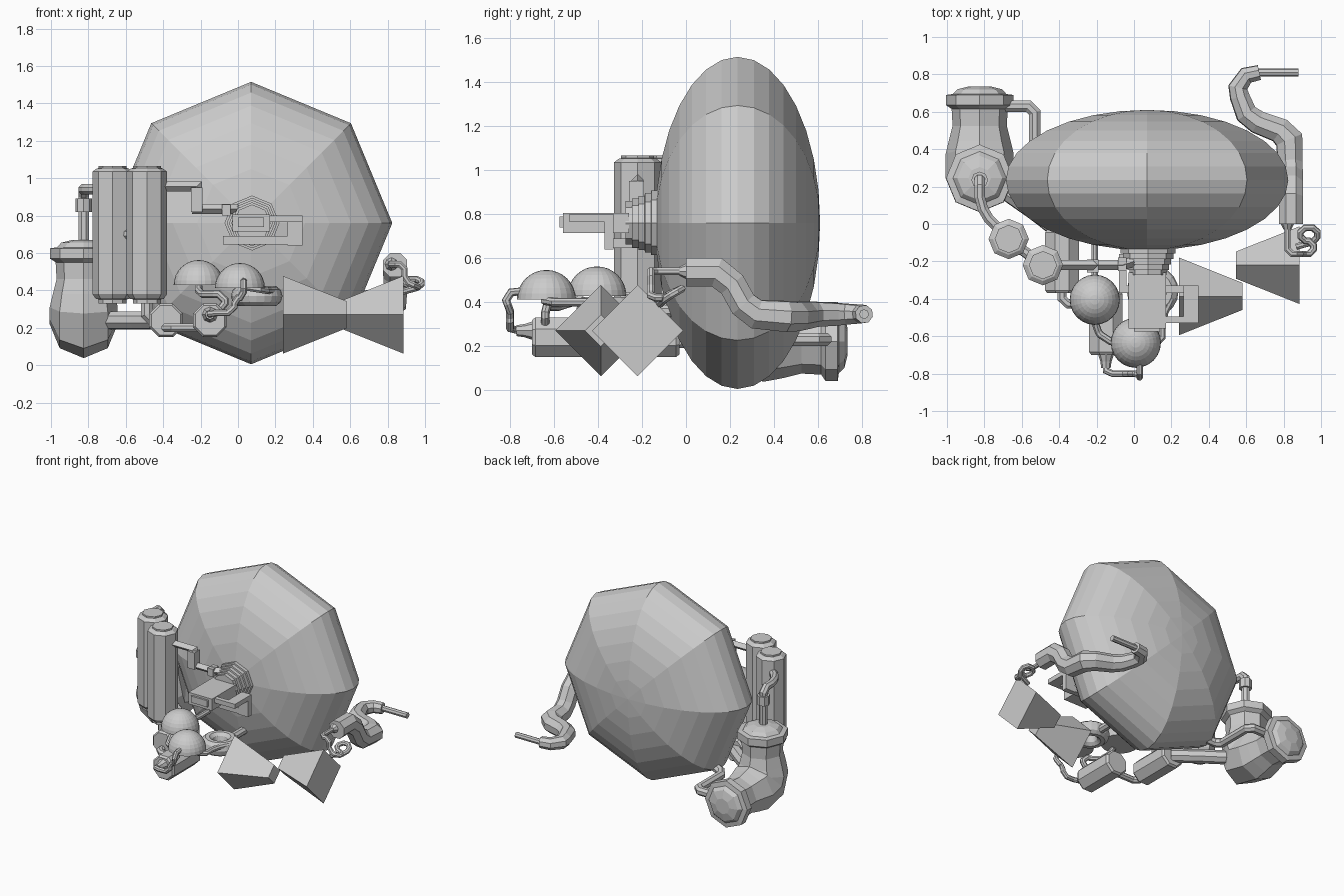
import bpy, bmesh, math
from mathutils import Vector, Matrix

if "Cube" in bpy.data.objects:
    bpy.data.objects.remove(bpy.data.objects["Cube"])


def finish(bm, name):
    bmesh.ops.recalc_face_normals(bm, faces=bm.faces)
    me = bpy.data.meshes.new(name)
    bm.to_mesh(me)
    bm.free()
    ob = bpy.data.objects.new(name, me)
    bpy.context.collection.objects.link(ob)
    return ob


def sweep(name, pts, radii, sides=8, phase=0.0):
    """Mitred tube with one radius per point; also used as a lathe on a straight path."""
    p = [Vector(q) for q in pts]
    if not isinstance(radii, (list, tuple)):
        radii = [radii] * len(p)
    dirs = [(p[i + 1] - p[i]).normalized() for i in range(len(p) - 1)]
    dirs = [dirs[0]] + dirs + [dirs[-1]]
    u = dirs[0].orthogonal().normalized()
    bm, rings = bmesh.new(), []
    for i, c in enumerate(p):
        d, e = dirs[i], dirs[i + 1]
        n, w = (d + e).normalized(), d.cross(u)
        ring = []
        for k in range(sides):
            a = phase + k * math.tau / sides
            v = (u * math.cos(a) + w * math.sin(a)) * radii[i]
            v -= d * (v.dot(n) / d.dot(n))
            ring.append(bm.verts.new(c + v))
        rings.append(ring)
        u = d.rotation_difference(e) @ u
    for a, b in zip(rings, rings[1:]):
        for k in range(sides):
            j = (k + 1) % sides
            bm.faces.new((a[k], a[j], b[j], b[k]))
    bm.faces.new(rings[0])
    bm.faces.new(rings[-1])
    return finish(bm, name)


def pipe(name, pts, r, sides=8, phase=math.pi / 8, cut=0.035):
    """Constant tube with chamfered elbows."""
    p = [Vector(q) for q in pts]
    out = [p[0]]
    for a, b, c in zip(p, p[1:], p[2:]):
        if cut:
            out.append(b + (a - b).normalized() * min(cut, (a - b).length * .4))
            out.append(b + (c - b).normalized() * min(cut, (c - b).length * .4))
        else:
            out.append(b)
    return sweep(name, out + [p[-1]], r, sides, phase)


def box(name, x, y, z):
    bm = bmesh.new()
    bmesh.ops.create_cube(bm, size=1)
    for v in bm.verts:
        v.co = [(lo + hi) / 2 + c * (hi - lo) for c, (lo, hi) in zip(v.co, (x, y, z))]
    return finish(bm, name)


Q = math.pi / 4
CX, CZ = 0.075, 0.76

# main faceted ellipsoid
bm = bmesh.new()
bmesh.ops.create_uvsphere(bm, u_segments=8, v_segments=16, radius=1)
bmesh.ops.transform(bm, verts=bm.verts, matrix=Matrix.Translation((0.07, 0.235, 0.76))
                    @ Matrix.Diagonal((0.755, 0.375, 0.755, 1)) @ Matrix.Rotation(math.pi / 2, 4, 'X'))
finish(bm, "main_shell")

# stepped nozzle on the front of the shell
pts, rad = [], []
for i in range(5):
    r = 0.147 - i * 0.012
    y = -0.13 - i * 0.029
    pts += [(CX, y + (0.05 if i == 0 else 0), CZ), (CX, y - 0.028, CZ)]
    rad += [r, r]
sweep("stepped_nozzle", pts, rad)

# front block with its loop bracket
box("front_block", (-0.03, 0.17), (-0.56, -0.26), (0.715, 0.805))
box("front_block_lip", (0.0, 0.14), (-0.575, -0.56), (0.74, 0.79))
box("bracket_top_front", (0.17, 0.345), (-0.53, -0.495), (0.765, 0.80))
box("bracket_top_side", (0.265, 0.345), (-0.495, -0.37), (0.765, 0.80))
box("bracket_upright", (0.265, 0.345), (-0.37, -0.33), (0.64, 0.80))
box("bracket_bottom", (-0.08, 0.265), (-0.37, -0.33), (0.645, 0.69))
box("bracket_foot", (-0.08, -0.04), (-0.33, -0.16), (0.645, 0.69))

# upright tanks
for i, (x, y) in enumerate([(-0.67, -0.08), (-0.487, -0.22)]):
    zs = [0.33, 0.352, 0.355, 0.38, 1.035, 1.052, 1.054, 1.066]
    sweep(f"tank_{i + 1}", [(x, y, z) for z in zs],
          [.075, .075, .09, .108, .108, .085, .075, .075])
pipe("tank_link", [(-0.65, -0.1, 0.7), (-0.5, -0.21, 0.7)], 0.03)

# square feed pipe from tank to nozzle
pipe("tank_feed", [(-0.42, -0.22, 0.955), (-0.22, -0.22, 0.955), (-0.22, -0.22, 0.835),
                   (-0.06, -0.22, 0.835), (0.0, -0.2, 0.835)], 0.027, 4, Q, 0)
box("feed_joint", (-0.085, -0.04), (-0.25, -0.18), (0.80, 0.86))
box("feed_sleeve", (-0.25, -0.19), (-0.26, -0.19), (0.82, 0.95))

# elbow vessel with flared collars on both ends
half = [(0.45, 0.06), (0.435, 0.12), (0.41, 0.143), (0.405, 0.18), (0.35, 0.18),
        (0.33, 0.15), (0.24, 0.145), (0.16, 0.165), (0.09, 0.182)]
vx, vy, vz = -0.825, 0.245, 0.22
up = [((vx, vy, vz + t), r) for t, r in half]
back = [((vx, vy + t + 0.04, vz), r) for t, r in reversed(half)]
mid = [((vx, vy + 0.025, vz + 0.025), 0.182)]
allp = up + mid + back
sweep("elbow_vessel", [a for a, _ in allp], [r for _, r in allp])
pipe("vessel_to_shell", [(-0.7, 0.63, 0.23), (-0.53, 0.63, 0.23), (-0.53, 0.3, 0.23),
                         (-0.3, 0.25, 0.28)], 0.033)
pipe("vessel_to_tank", [(vx, 0.235, 0.64), (vx, 0.235, 0.94), (vx, 0.11, 0.94),
                        (-0.76, 0.0, 0.94), (-0.68, -0.05, 0.94)], 0.03)
sweep("vessel_valve", [(vx, 0.235, 0.82), (vx, 0.235, 0.89)], 0.045)
pipe("vessel_low_line", [(-0.72, 0.2, 0.24), (-0.52, 0.06, 0.24), (-0.38, -0.05, 0.24)], 0.05)

# horizontal cylinders
for i, (x, y0, y1) in enumerate([(-0.385, -0.37, -0.03), (-0.15, -0.70, -0.36)]):
    ys = [y0, y0 + 0.015, y1 - 0.015, y1]
    sweep(f"flat_cylinder_{i + 1}", [(x, y, 0.24) for y in ys], [.085, .097, .097, .085],
          8, math.pi / 8)
pipe("tank_down_line", [(-0.487, -0.22, 0.36), (-0.487, -0.22, 0.24), (-0.385, -0.2, 0.24)], 0.035)
pipe("cylinder_link", [(-0.385, -0.35, 0.2), (-0.385, -0.43, 0.2), (-0.15, -0.43, 0.2)], 0.025)
sweep("cylinder_tip", [(-0.15, -0.69, 0.27), (-0.15, -0.735, 0.27), (-0.15, -0.77, 0.27)],
      [0.045, 0.03, 0.025])

# half domes
for i, (x, y, z) in enumerate([(0.01, -0.635, 0.412), (-0.21, -0.405, 0.428)]):
    bm = bmesh.new()
    bmesh.ops.create_uvsphere(bm, u_segments=24, v_segments=16, radius=0.134)
    geo = bm.verts[:] + bm.edges[:] + bm.faces[:]
    cut = bmesh.ops.bisect_plane(bm, geom=geo, dist=1e-5, plane_co=(0, 0, 0),
                                 plane_no=(0, 0, 1), clear_inner=True)
    bmesh.ops.holes_fill(bm, edges=[e for e in bm.edges if e.is_boundary])
    bmesh.ops.translate(bm, verts=bm.verts, vec=(x, y, z))
    finish(bm, f"dome_{i + 1}")

# ring beneath the front block
bm = bmesh.new()
N, M, rings = 20, 10, []
for i in range(N):
    a = i * math.tau / N
    rings.append([bm.verts.new((0.10 + (0.09 + 0.048 * math.cos(b)) * math.cos(a),
                                -0.36 + (0.09 + 0.048 * math.cos(b)) * math.sin(a),
                                0.37 + 0.055 * math.sin(b)))
                  for b in (k * math.tau / M for k in range(M))])
for i in range(N):
    for k in range(M):
        A, B, j = rings[i], rings[(i + 1) % N], (k + 1) % M
        bm.faces.new((A[k], B[k], B[j], A[j]))
finish(bm, "ring")
pipe("ring_to_shell", [(0.10, -0.28, 0.36), (0.10, 0.02, 0.36)], 0.03)

# thin lines joining domes, cylinders and ring
pipe("dome_line_front", [(-0.15, -0.76, 0.27), (-0.15, -0.80, 0.28), (-0.02, -0.80, 0.28),
                         (-0.02, -0.80, 0.36), (0.03, -0.80, 0.36), (0.03, -0.83, 0.44),
                         (0.03, -0.74, 0.45)], 0.018)
pipe("dome_line_middle", [(-0.21, -0.47, 0.43), (-0.21, -0.55, 0.38), (-0.16, -0.62, 0.38),
                          (-0.07, -0.64, 0.38), (-0.07, -0.64, 0.30), (-0.15, -0.64, 0.28)], 0.02)
pipe("dome_line_ring", [(0.03, -0.64, 0.42), (0.15, -0.64, 0.40), (0.15, -0.5, 0.40),
                        (0.2, -0.4, 0.40)], 0.02)
pipe("dome_line_back", [(-0.21, -0.3, 0.43), (-0.21, -0.2, 0.42), (-0.21, -0.02, 0.42)], 0.02)

# two tapered horns, wide ends outwards
for i, (x0, x1, y) in enumerate([(0.24, 0.58, -0.387), (0.885, 0.545, -0.22)]):
    sweep(f"horn_{i + 1}", [(x0, y, 0.27), (x1, y, 0.27)],
          [0.147 * 2 ** .5, 0.051 * 2 ** .5], 4, Q)

# snaking pipe on the right and its thin outlet
snake = [(.84, 0, .535), (.84, .14, .535), (.84, .21, .48), (.84, .26, .39), (.835, .32, .345),
         (.83, .45, .335), (.78, .50, .335), (.66, .545, .34), (.60, .59, .345),
         (.565, .68, .345), (.555, .73, .345), (.60, .795, .345), (.67, .81, .345)]
sweep("snake_pipe", snake, [.07, .07, .068, .068, .07, .075, .07, .065, .06, .055, .05, .045, .042],
      8, math.pi / 8)
sweep("snake_outlet", [(.65, .81, .345), (.88, .81, .345)], 0.022)

# coiled thin line between snake pipe and outer horn
sweep("snake_nub", [(.82, 0.01, .54), (.82, -.03, .54)], [0.04, 0.02])
pipe("coil_line", [(.82, -.02, .54), (.82, -.16, .54), (.89, -.16, .54), (.89, -.16, .45),
                   (.96, -.16, .42), (.96, -.09, .42), (.89, -.09, .43), (.89, -.02, .46),
                   (.98, -.02, .46), (.98, -.09, .42), (.87, -.12, .39)], 0.018, cut=0.025)
